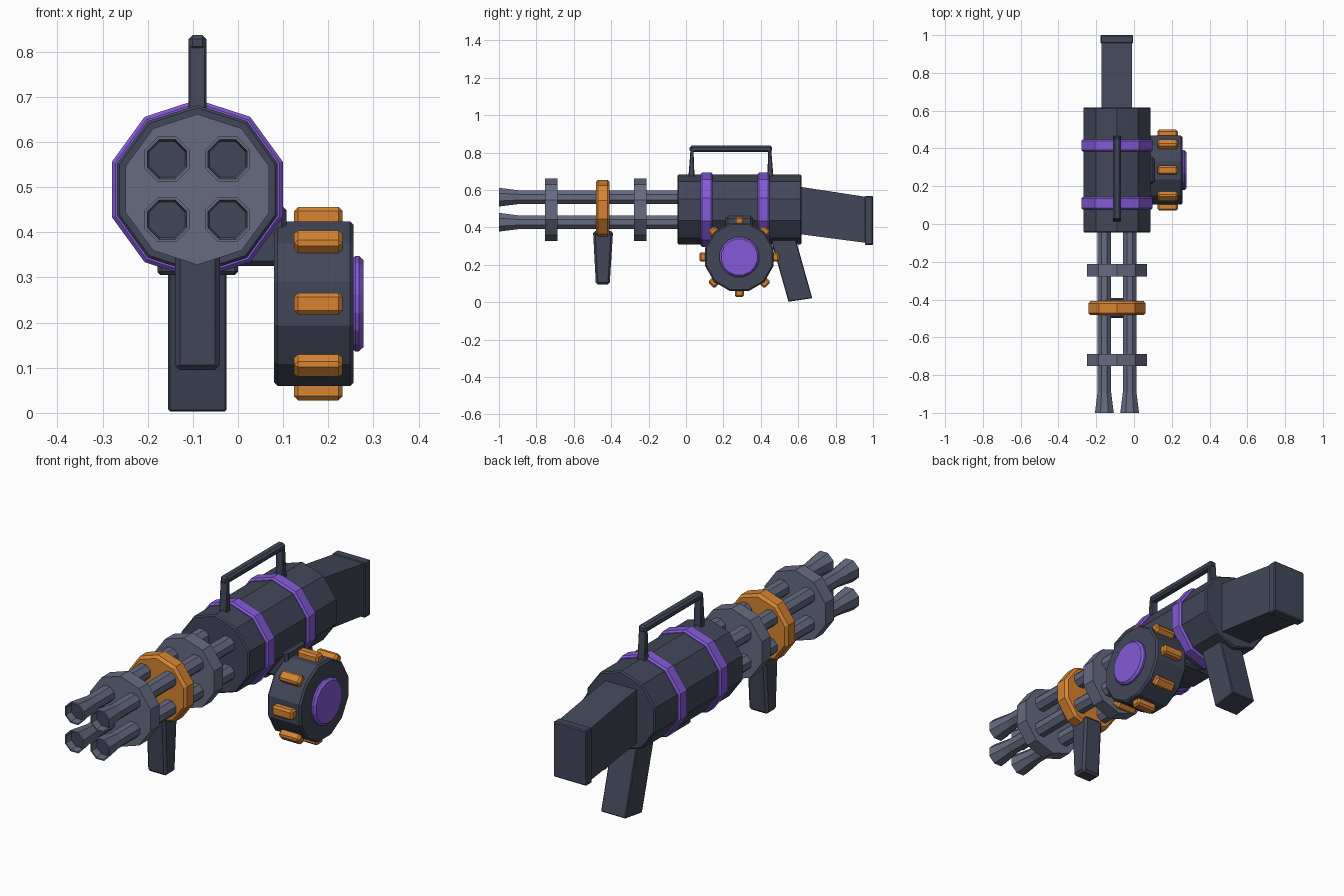
import bpy, bmesh
from math import sin, cos, pi, radians
from mathutils import Vector, Matrix

cube = bpy.data.objects.get("Cube")
if cube:
    bpy.data.objects.remove(cube, do_unlink=True)


def material(name, rgb):
    linear = [((c / 255 + 0.055) / 1.055) ** 2.4 for c in rgb] + [1.0]
    m = bpy.data.materials.new(name)
    m.use_nodes = True
    m.diffuse_color = linear
    bsdf = next(n for n in m.node_tree.nodes if n.type == 'BSDF_PRINCIPLED')
    bsdf.inputs["Base Color"].default_value = linear
    return m


DARK = material("dark_slate", (66, 71, 89))
STEEL = material("steel_grey", (102, 107, 129))
PURPLE = material("violet", (132, 90, 214))
ORANGE = material("amber_orange", (214, 132, 50))

CX, CZ = -0.09, 0.495      # gun axis
DRUM = Vector((0, 0.285, 0.242))


def finish(name, bm, mat, bevel=0):
    bmesh.ops.recalc_face_normals(bm, faces=bm.faces)
    mesh = bpy.data.meshes.new(name)
    bm.to_mesh(mesh)
    bm.free()
    mesh.materials.append(mat)
    ob = bpy.data.objects.new(name, mesh)
    bpy.context.collection.objects.link(ob)
    if bevel:
        mod = ob.modifiers.new("Bevel", 'BEVEL')
        mod.width = bevel
        mod.segments = 1
        mod.limit_method = 'ANGLE'
        mod.angle_limit = radians(50)
    return ob


def lathe(name, profile, sides, phase, center, axis, mat):
    """Faceted solid: rings of (position along axis, radius), capped at both ends."""
    bm = bmesh.new()
    rings = []
    for t, r in profile:
        ring = []
        for i in range(sides):
            a = phase + 2 * pi * i / sides
            u, v = r * cos(a), r * sin(a)
            p = (u, t, v) if axis == 'Y' else (t, u, v)
            ring.append(bm.verts.new(Vector(center) + Vector(p)))
        rings.append(ring)
    for lo, hi in zip(rings, rings[1:]):
        for i in range(sides):
            j = (i + 1) % sides
            bm.faces.new((lo[i], lo[j], hi[j], hi[i]))
    bm.faces.new(rings[0])
    bm.faces.new(rings[-1])
    return finish(name, bm, mat)


def chamfered(a, b, r, c):
    return [(a, r - c), (a + c, r), (b - c, r), (b, r - c)]


def slab(name, outline, x0, x1, mat, bevel=0):
    """Side outline of (y, z) points extruded across x."""
    bm = bmesh.new()
    ends = [[bm.verts.new((x, y, z)) for y, z in outline] for x in (x0, x1)]
    n = len(outline)
    for i in range(n):
        j = (i + 1) % n
        bm.faces.new((ends[0][i], ends[0][j], ends[1][j], ends[1][i]))
    for end in ends:
        bm.faces.new(end)
    return finish(name, bm, mat, bevel)


def rect(y0, y1, z0, z1):
    return [(y0, z0), (y1, z0), (y1, z1), (y0, z1)]


# Ten-sided housing with two raised bands
axis_center = (CX, 0, CZ)
lathe("housing", chamfered(-0.045, 0.617, 0.187, 0.006), 10, pi / 2, axis_center, 'Y', DARK)
for label, y in (("front", 0.11), ("rear", 0.415)):
    lathe(label + "_band", chamfered(y - 0.032, y + 0.032, 0.199, 0.008),
          10, pi / 2, axis_center, 'Y', PURPLE)

# Barrel clamps and the coloured grip ring
for label, y in (("front", -0.72), ("rear", -0.245)):
    lathe(label + "_clamp", [(y - 0.033, 0.167), (y + 0.033, 0.167)],
          10, pi / 2, axis_center, 'Y', STEEL)
lathe("grip_ring", chamfered(-0.482, -0.408, 0.16, 0.012), 10, pi / 2, axis_center, 'Y', ORANGE)

# Four flared barrels with recessed dark bores
for side, dx in (("left", 0.067), ("right", -0.067)):
    for level, dz in (("upper", 0.067), ("lower", -0.067)):
        barrel = lathe(f"{level}_{side}_barrel",
                       [(-0.965, 0.043), (-1.0, 0.047), (-1.0, 0.054), (-0.89, 0.039), (0, 0.039)],
                       8, pi / 8, (CX + dx, 0, CZ + dz), 'Y', STEEL)
        barrel.data.materials.append(DARK)
        for f in barrel.data.polygons:
            if len(f.vertices) == 8 and f.center.y < -0.5:
                f.material_index = 1

# Front hand grip and rear grip
slab("front_grip", [(-0.482, 0.095), (-0.408, 0.095), (-0.39, 0.38), (-0.497, 0.38)],
     -0.14, -0.04, DARK, 0.011)
slab("rear_grip", [(0.548, 0.003), (0.675, 0.022), (0.58, 0.36), (0.447, 0.36)],
     -0.155, -0.025, DARK, 0.004)

# Tapered stock and butt plate
slab("stock", [(0.58, 0.368), (0.96, 0.318), (0.96, 0.564), (0.58, 0.622)], -0.172, -0.01, DARK)
slab("butt_plate", rect(0.956, 1.0, 0.306, 0.568), -0.178, -0.004, DARK, 0.005)

# Carry handle
slab("handle_bar", rect(0.02, 0.46, 0.803, 0.837), CX - 0.02, CX + 0.02, DARK, 0.009)
slab("handle_front_post", [(0.012, 0.66), (0.046, 0.66), (0.04, 0.815), (0.024, 0.815)],
     CX - 0.02, CX + 0.02, DARK, 0.004)
slab("handle_rear_post", [(0.434, 0.66), (0.468, 0.66), (0.456, 0.815), (0.44, 0.815)],
     CX - 0.02, CX + 0.02, DARK, 0.004)

# Mount joining the drum to the housing
slab("drum_mount", rect(0.212, 0.358, 0.325, 0.46), -0.02, 0.108, DARK, 0.012)
slab("mount_base", rect(0.212, 0.358, 0.305, 0.40), -0.178, 0.0, DARK, 0.008)

# Ammunition drum with round side cap
lathe("drum", chamfered(0.08, 0.256, 0.189, 0.008), 12, pi / 12, DRUM, 'X', DARK)
lathe("drum_cap", chamfered(0.25, 0.278, 0.108, 0.01), 16, pi / 16, DRUM, 'X', PURPLE)

# Eight studs around the drum rim
for i in range(8):
    stud = slab(f"drum_stud_{i + 1}", rect(-0.024, 0.024, 0.165, 0.214), 0.124, 0.232, ORANGE, 0.009)
    stud.data.transform(Matrix.Translation(DRUM) @ Matrix.Rotation(i * pi / 4, 4, 'X'))
